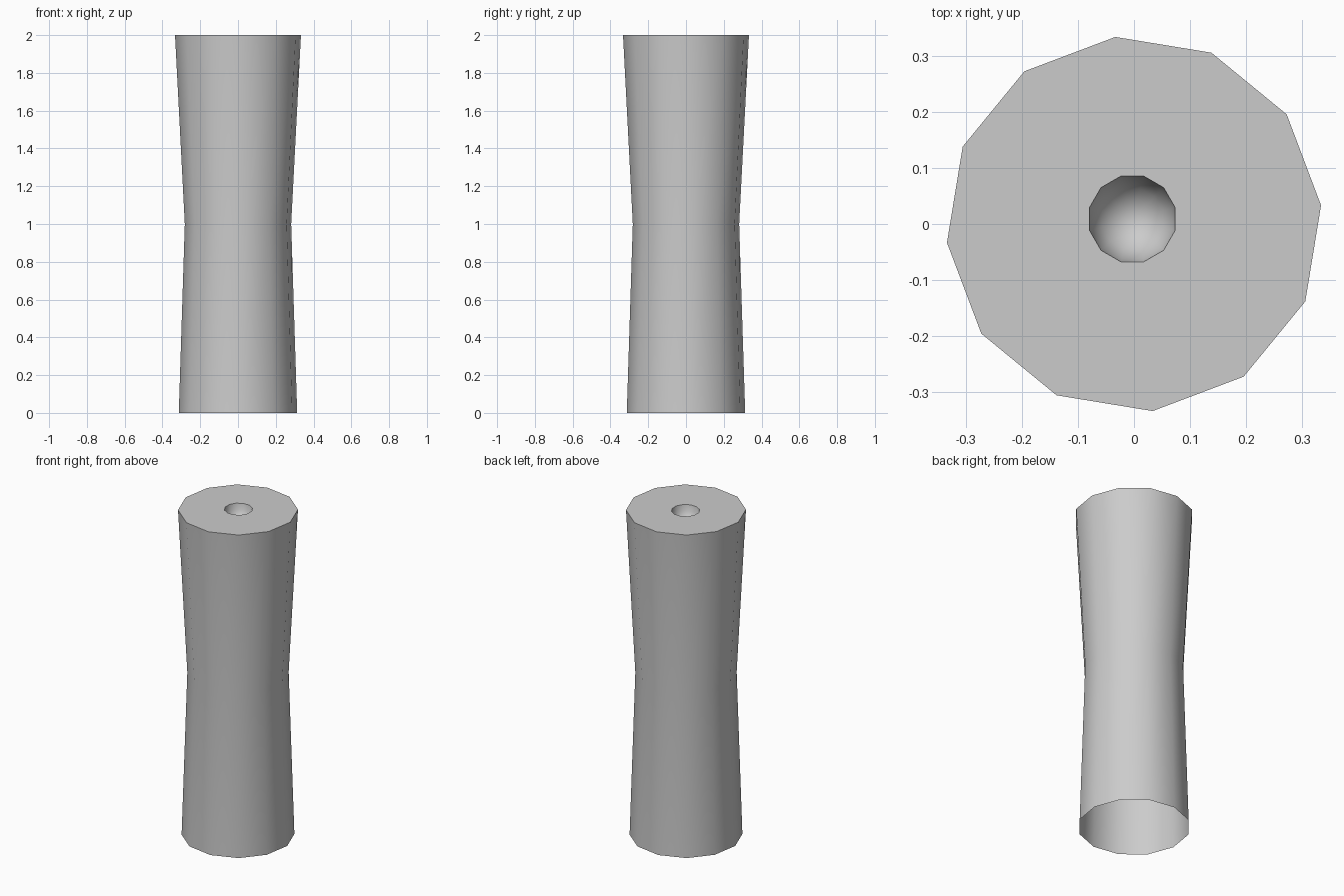
import bpy, bmesh, math

if "Cube" in bpy.data.objects:
    bpy.data.objects.remove(bpy.data.objects["Cube"])

SIDES = 12


def add_ring(bm, radius, z, start_deg, cx=0.0, cy=0.0):
    verts = []
    for i in range(SIDES):
        a = math.radians(start_deg) + math.tau * i / SIDES
        verts.append(bm.verts.new((cx + radius * math.cos(a), cy + radius * math.sin(a), z)))
    return verts


def join_rings(bm, low, high):
    for i in range(SIDES):
        j = (i + 1) % SIDES
        bm.faces.new((low[i], low[j], high[j], high[i]))


bm = bmesh.new()

# Waisted outer wall, open at the bottom
rings = [add_ring(bm, r, z, 5.7) for r, z in ((0.315, 0.0), (0.283, 1.0), (0.335, 2.0))]

# Flat top running in to a small, slightly off-centre rounded socket
R = 0.079
for step in range(4):
    t = math.radians(22.5 * step)
    rings.append(add_ring(bm, R * math.cos(t), 2.0 - R * 1.2 * math.sin(t), 15, -0.003, 0.009))

for low, high in zip(rings, rings[1:]):
    join_rings(bm, low, high)

# Socket bottom
tip = bm.verts.new((-0.003, 0.009, 2.0 - R * 1.2))
for i in range(SIDES):
    bm.faces.new((rings[-1][i], rings[-1][(i + 1) % SIDES], tip))

mesh = bpy.data.meshes.new("column")
bm.to_mesh(mesh)
bm.free()
column = bpy.data.objects.new("column", mesh)
bpy.context.collection.objects.link(column)

# Smooth sides, crisp top and socket rims
bpy.context.view_layer.objects.active = column
column.select_set(True)
bpy.ops.object.shade_smooth_by_angle(angle=math.radians(40))
